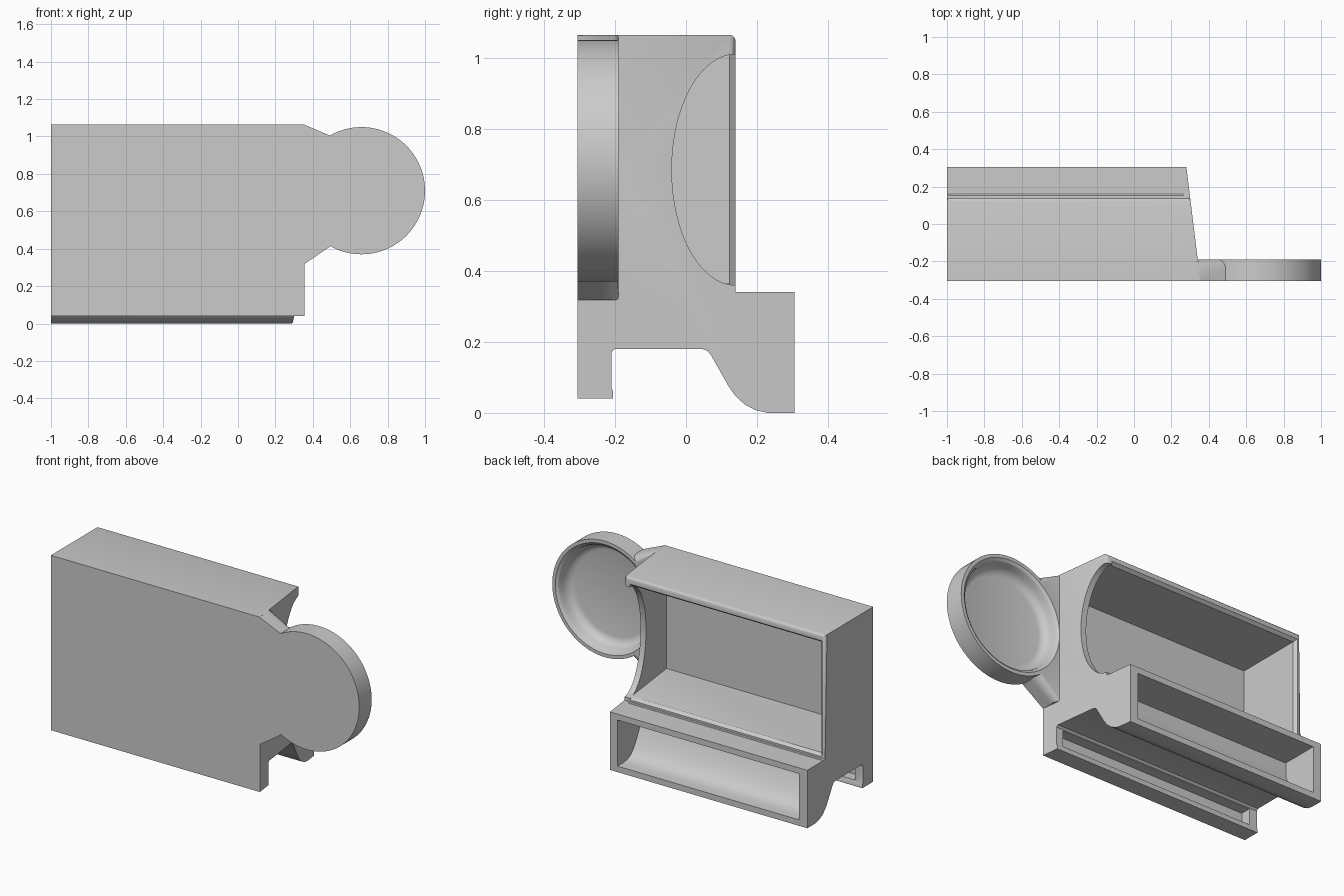
import bpy, bmesh, math
from mathutils import Matrix, Vector

if "Cube" in bpy.data.objects:
    bpy.data.objects.remove(bpy.data.objects["Cube"], do_unlink=True)

grey = bpy.data.materials.new("plain grey")
grey.use_nodes = True
grey.diffuse_color = (0.6, 0.6, 0.6, 1)
grey.node_tree.nodes["Principled BSDF"].inputs["Base Color"].default_value = (0.6, 0.6, 0.6, 1)


def finish(name, bm):
    bmesh.ops.recalc_face_normals(bm, faces=bm.faces)
    mesh = bpy.data.meshes.new(name)
    bm.to_mesh(mesh)
    bm.free()
    mesh.materials.append(grey)
    obj = bpy.data.objects.new(name, mesh)
    bpy.context.collection.objects.link(obj)
    return obj


def prism(points, axis, lo, hi):
    """Extrude a flat outline along one axis."""
    bm = bmesh.new()

    def place(p, t):
        return {"x": (t, p[0], p[1]), "y": (p[0], t, p[1]), "z": (p[0], p[1], t)}[axis]

    face = bm.faces.new([bm.verts.new(place(p, lo)) for p in points])
    ext = bmesh.ops.extrude_face_region(bm, geom=[face])
    shift = Vector(place((0, 0), hi - lo))
    bmesh.ops.translate(bm, vec=shift, verts=[v for v in ext["geom"] if isinstance(v, bmesh.types.BMVert)])
    return bm


def round_edges(bm, test, radius, segments):
    edges = [e for e in bm.edges if test(*[v.co for v in e.verts])]
    bmesh.ops.bevel(bm, geom=edges, offset=radius, segments=segments, profile=0.5, affect="EDGES")


def combine(target, tool, operation):
    mod = target.modifiers.new("combine", "BOOLEAN")
    mod.operation, mod.object, mod.solver = operation, tool, "EXACT"
    bpy.context.view_layer.objects.active = target
    bpy.ops.object.modifier_apply(modifier=mod.name)
    bpy.data.objects.remove(tool, do_unlink=True)


def ellipse(cx, cz, rx, rz, count=96):
    return [(cx + rx * math.cos(math.tau * i / count), cz + rz * math.sin(math.tau * i / count))
            for i in range(count)]


def end_x(y):
    """The slanted end of the body."""
    return 0.355 - 0.123 * (y + 0.305)


FRONT, BACK, LIP = -0.305, 0.305, 0.14

# Body: side profile with hook, slot and lower box
profile = [(FRONT, 0.04), (-0.205, 0.04), (-0.205, 0.06), (-0.21, 0.07), (-0.21, 0.17), (-0.2, 0.18),
           (0.045, 0.18), (0.06, 0.175), (0.07, 0.163), (0.12, 0.075), (0.14, 0.047), (0.165, 0.024),
           (0.195, 0.008), (0.23, 0), (BACK, 0), (BACK, 0.34), (LIP, 0.34), (LIP, 1.065), (FRONT, 1.065)]
bm = prism(profile, "x", -1, 1)
for v in bm.verts:
    if v.co.x > 0:
        v.co.x = end_x(v.co.y)
round_edges(bm, lambda a, b: abs(a.y - LIP) + abs(b.y - LIP) < 0.001 and max(a.z, b.z) > 0.5, 0.018, 3)
body = finish("holder_body", bm)

# Neck with rounded rear edges
neck = [(0.33, 1.065), (0.35, 1.065), (0.49, 1.005), (0.6, 0.71), (0.49, 0.41), (0.355, 0.318), (0.33, 0.318)]
bm = prism(neck, "y", FRONT, -0.19)


def neck_edge(a, b):
    return min(a.y, b.y) > -0.2 and max(a.x, b.x) < 0.5 and abs(a.x - b.x) > 0.1


round_edges(bm, neck_edge, 0.05, 6)
combine(body, finish("neck", bm), "UNION")

# Round cup
combine(body, finish("cup", prism(ellipse(0.66, 0.71, 0.34, 0.34), "y", FRONT, -0.19)), "UNION")

# Dished hollow of the cup
bm = bmesh.new()
dish = [(0, -0.275), (0.25, -0.275), (0.27, -0.27), (0.287, -0.255), (0.296, -0.235), (0.3, -0.215),
        (0.306, -0.2), (0.32, -0.19), (0.32, -0.15), (0, -0.15)]
verts = [bm.verts.new((r, y, 0)) for r, y in dish]
edges = [bm.edges.new(pair) for pair in zip(verts, verts[1:])]
bmesh.ops.spin(bm, geom=verts + edges, cent=(0, 0, 0), axis=(0, 1, 0), angle=math.tau, steps=96)
bmesh.ops.remove_doubles(bm, verts=bm.verts, dist=0.0005)
bmesh.ops.transform(bm, matrix=Matrix.Translation((0.66, 0, 0.71)), verts=bm.verts)
combine(body, finish("cup_hollow", bm), "DIFFERENCE")

# Main compartment, open to the back
wall, floor, roof = 0.035, 0.365, 1.015
plan = [(wall - 1, -0.27), (end_x(-0.27) - wall, -0.27), (end_x(0.2) - wall, 0.2), (wall - 1, 0.2)]
combine(body, finish("main_hollow", prism(plan, "z", floor, roof)), "DIFFERENCE")

# Flared mouth of the main compartment
right = end_x(LIP) - wall
mouth = [(wall - 1, floor), (right, floor), (right, roof), (wall - 1, roof)]
bm = prism(mouth, "y", 0.122, 0.16)
for v in bm.verts:
    if v.co.y > LIP:
        v.co.z += 0.03 if v.co.z > 0.7 else -0.03
        if v.co.x < 0:
            v.co.x -= 0.03
combine(body, finish("mouth_flare", bm), "DIFFERENCE")

# Elliptical opening through the slanted end wall
combine(body, finish("end_opening", prism(ellipse(LIP, 0.685, 0.18, 0.325), "x", 0.2, 0.5)), "DIFFERENCE")

# Lower compartment with a curved inner wall
tray = [(0.35, 0.035), (0.245, 0.035), (0.21, 0.042), (0.18, 0.058), (0.155, 0.085), (0.13, 0.125),
        (0.105, 0.175), (0.09, 0.21), (0.085, 0.25), (0.085, 0.305), (0.35, 0.305)]
combine(body, finish("lower_hollow", prism(tray, "x", -0.947, 0.23)), "DIFFERENCE")

# Pocket inside the front hook
pocket = [(-0.27, 0.072), (-0.19, 0.072), (-0.19, 0.165), (-0.27, 0.165)]
combine(body, finish("hook_pocket", prism(pocket, "x", -0.95, 0.3)), "DIFFERENCE")

# Smooth curves, crisp corners
bpy.ops.object.select_all(action="DESELECT")
body.select_set(True)
bpy.context.view_layer.objects.active = body
bpy.ops.object.shade_smooth_by_angle(angle=math.radians(32))
